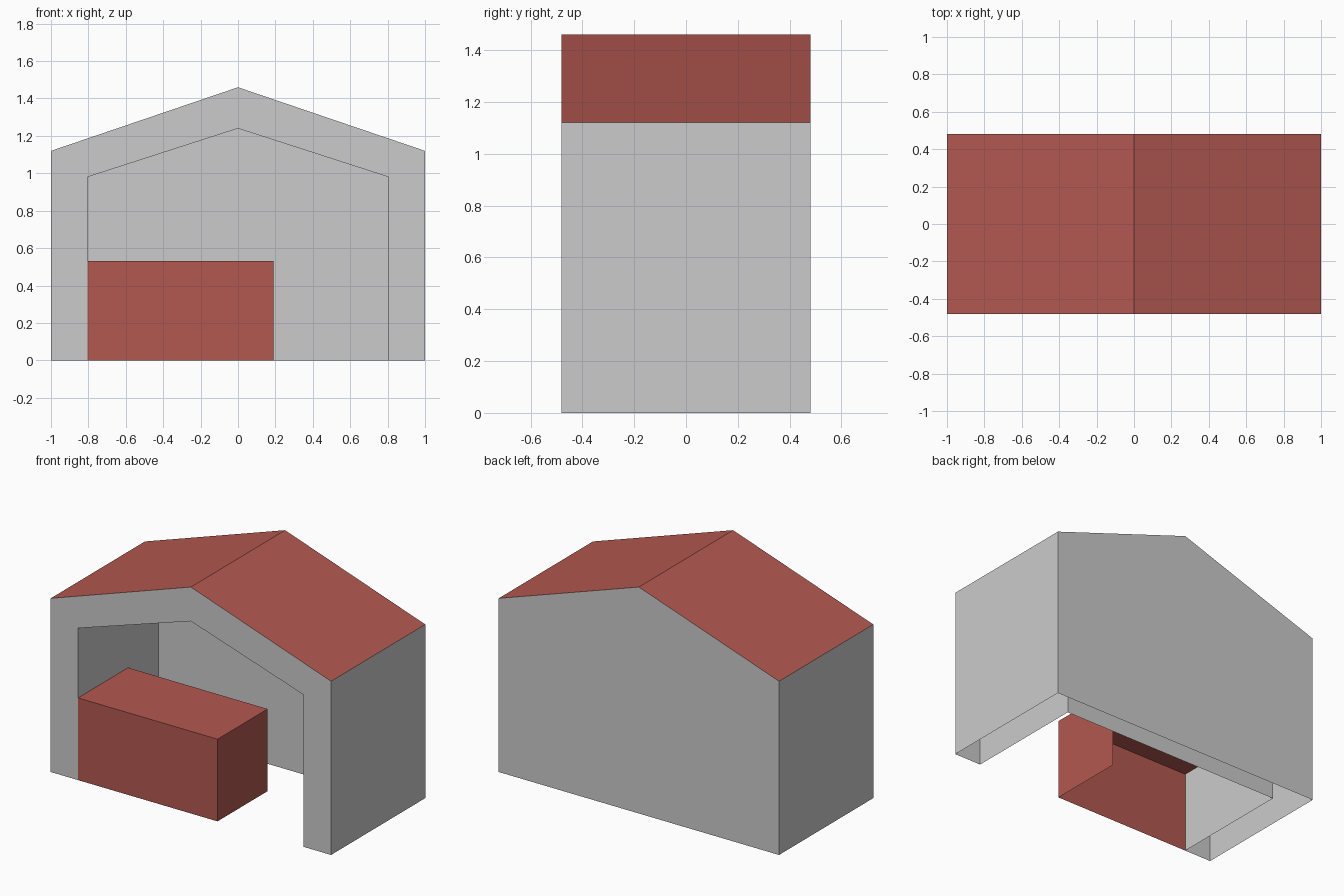
import bpy
import bmesh
from mathutils import Matrix, Vector

if "Cube" in bpy.data.objects:
    bpy.data.objects.remove(bpy.data.objects["Cube"])

FRONT, BACK, INNER_BACK = -0.48, 0.48, 0.34


def material(name, colour):
    mat = bpy.data.materials.new(name)
    mat.diffuse_color = (*colour, 1)
    mat.use_nodes = True
    mat.node_tree.nodes["Principled BSDF"].inputs["Base Color"].default_value = mat.diffuse_color
    return mat


grey = material("wall grey", (0.60, 0.60, 0.60))
red = material("brick red", (0.45, 0.098, 0.08))


def add_object(name, bm, mats):
    mesh = bpy.data.meshes.new(name)
    bm.to_mesh(mesh)
    bm.free()
    for mat in mats:
        mesh.materials.append(mat)
    obj = bpy.data.objects.new(name, mesh)
    bpy.context.collection.objects.link(obj)
    return obj


def gable(half_width, eave, ridge):
    """Gabled outline, open along the ground."""
    return [(-half_width, 0), (-half_width, eave), (0, ridge),
            (half_width, eave), (half_width, 0)]


# Hut: hollow double shell, open underneath, with a red roof
bm = bmesh.new()


def ring(profile, y):
    return [bm.verts.new((x, y, z)) for x, z in profile]


outer, inner = gable(1.0, 1.12, 1.46), gable(0.805, 0.98, 1.24)
outer_back, outer_front = ring(outer, BACK), ring(outer, FRONT)
inner_front, inner_back = ring(inner, FRONT), ring(inner, INNER_BACK)

# outer walls and roof, front frame, inner walls and ceiling
rings = [outer_back, outer_front, inner_front, inner_back]
for r, s in zip(rings, rings[1:]):
    for i in range(len(r) - 1):
        bm.faces.new((r[i], s[i], s[i + 1], r[i + 1]))
# outer and inner back walls
bm.faces.new(outer_back)
bm.faces.new(inner_back[::-1])

bm.normal_update()
for f in bm.faces:
    # only the roof slopes face upward
    f.material_index = 1 if f.normal.z > 0.5 else 0
add_object("hut", bm, [grey, red])

# Counter: front, top and right panels only, set against the left wall
x0, x1, y1, height = -0.805, 0.19, 0.03, 0.53
bm = bmesh.new()
bmesh.ops.create_cube(bm, size=1)
bm.normal_update()
hidden = [f for f in bm.faces
          if f.normal.dot(Vector((-1, 1, -1))) > 0.5]
bmesh.ops.delete(bm, geom=hidden, context='FACES')
bm.transform(Matrix.Translation(((x0 + x1) / 2, (FRONT + y1) / 2, height / 2))
             @ Matrix.Diagonal((x1 - x0, y1 - FRONT, height, 1)))
add_object("counter", bm, [red])
